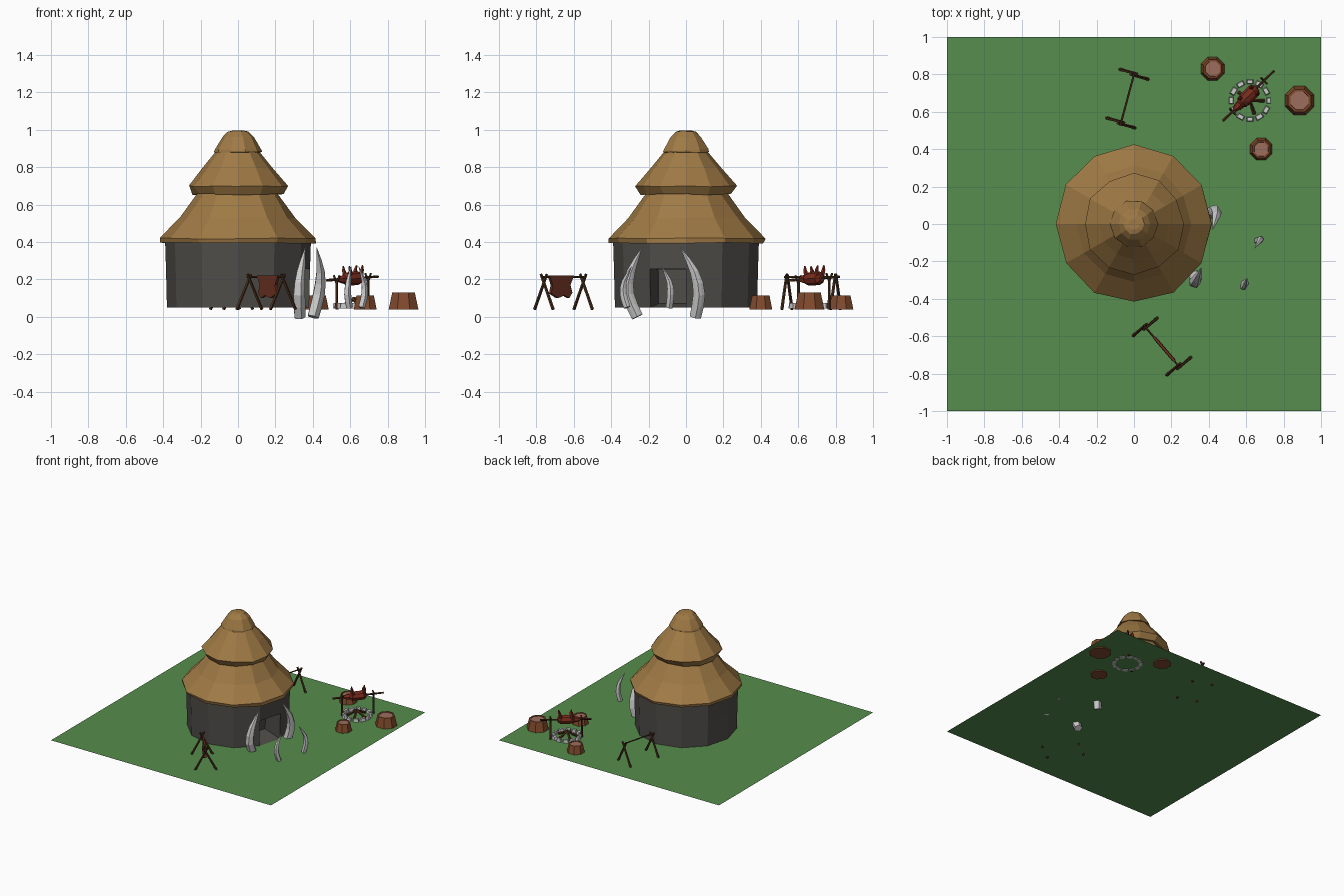
import bpy, bmesh, math, random
from mathutils import Vector

if "Cube" in bpy.data.objects:
    bpy.data.objects.remove(bpy.data.objects["Cube"])

random.seed(4)
G = 0.05  # ground height


def material(name, r, g, b):
    m = bpy.data.materials.new(name)
    m.diffuse_color = (r, g, b, 1)
    m.use_nodes = True
    m.node_tree.nodes["Principled BSDF"].inputs["Base Color"].default_value = m.diffuse_color
    return m


grass = material("grass", .094, .27, .074)
straw = material("straw", .35, .195, .06)
mud = material("mud", .08, .075, .068)
bark = material("bark", .22, .07, .026)
cut_wood = material("cut_wood", .33, .155, .11)
wood = material("wood", .075, .03, .012)
meat = material("meat", .2, .025, .012)
leather = material("leather", .13, .028, .014)


def finish(name, bm, mat=None):
    bmesh.ops.recalc_face_normals(bm, faces=bm.faces)
    me = bpy.data.meshes.new(name)
    bm.to_mesh(me)
    bm.free()
    if mat:
        me.materials.append(mat)
    ob = bpy.data.objects.new(name, me)
    bpy.context.collection.objects.link(ob)
    return ob


def skin(bm, rings, caps=True):
    n = len(rings[0])
    for a, b in zip(rings, rings[1:]):
        for i in range(n):
            j = (i + 1) % n
            bm.faces.new((a[i], a[j], b[j], b[i]))
    if caps:
        bm.faces.new(rings[0][::-1])
        bm.faces.new(rings[-1])


def lathe(name, profile, sides, mat, centre=(0, 0), jitter=0, turn=0, caps=True):
    bm = bmesh.new()
    rings = []
    for r, z in profile:
        ring = []
        for i in range(sides):
            a = math.tau * i / sides + turn
            rr = r + random.uniform(-jitter, jitter)
            ring.append(bm.verts.new((centre[0] + rr * math.cos(a), centre[1] + rr * math.sin(a),
                                      z + random.uniform(-jitter, jitter) * .7)))
        rings.append(ring)
    skin(bm, rings, caps)
    return finish(name, bm, mat)


def tube(name, pts, radii, sides=6, mat=None, ridge=1.0):
    pts = [Vector(p) for p in pts]
    bm = bmesh.new()
    rings = []
    for k, p in enumerate(pts):
        t = (pts[min(k + 1, len(pts) - 1)] - pts[max(k - 1, 0)]).normalized()
        q = Vector((0, 0, 1)).rotation_difference(t)
        ring = []
        for i in range(sides):
            a = math.tau * i / sides
            r = radii[k] * (ridge if i % 2 else 1)
            ring.append(bm.verts.new(p + q @ Vector((r * math.cos(a), r * math.sin(a), 0))))
        rings.append(ring)
    skin(bm, rings)
    return finish(name, bm, mat)


def stick(name, a, b, r=.007, mat=wood):
    return tube(name, [a, b], [r, r * .85], 5, mat)


# Ground
bm = bmesh.new()
bmesh.ops.create_grid(bm, x_segments=1, y_segments=1, size=1)
bmesh.ops.translate(bm, verts=bm.verts, vec=(0, 0, G))
finish("ground", bm, grass)

# Twelve-sided wall with a recessed doorway in the facet at -15 degrees
bm = bmesh.new()
rings = []
for r, z in ((.38, G), (.385, .257), (.39, .41)):
    rings.append([bm.verts.new((r * math.cos(math.tau * i / 12), r * math.sin(math.tau * i / 12), z))
                  for i in range(12)])
DOOR = 11
for k in range(2):
    for i in range(12):
        if k == 0 and i == DOOR:
            continue
        j = (i + 1) % 12
        bm.faces.new((rings[k][i], rings[k][j], rings[k + 1][j], rings[k + 1][i]))
front = [rings[0][11], rings[0][0], rings[1][0], rings[1][11]]
inward = Vector((-.966, .259, 0)) * .17
back = [bm.verts.new(v.co + inward + Vector((0, 0, .022 if k < 2 else -.003)))
        for k, v in enumerate(front)]
for i in range(4):
    j = (i + 1) % 4
    bm.faces.new((front[i], front[j], back[j], back[i]))
bm.faces.new(back)
finish("hut_wall", bm, mud)

# Three thatch tiers
lathe("thatch_lower", [(.36, .405), (.412, .396), (.42, .42), (.31, .53), (.225, .65), (.19, .69)],
      12, straw, jitter=.006)
lathe("thatch_middle", [(.18, .665), (.238, .655), (.268, .70), (.19, .795), (.123, .875), (.10, .89)],
      12, straw, jitter=.007)
lathe("thatch_cap", [(.09, .875), (.128, .88), (.125, .893), (.085, .96), (.055, .99), (.03, .995)],
      10, straw, jitter=.003)


# Tusks: smooth path through four points, tapering to the tip
def tusk(name, p, r):
    p = [Vector(v) for v in p]
    p = [2 * p[0] - p[1]] + p + [2 * p[3] - p[2]]
    pts = []
    for k in range(1, 4):
        a, b, c, d = p[k - 1:k + 3]
        for t in (0, .5):
            pts.append(.5 * (2 * b + (c - a) * t + (2 * a - 5 * b + 4 * c - d) * t * t
                             + (3 * b - a - 3 * c + d) * t ** 3))
    pts.append(p[4])
    tube(name, pts, [r * s for s in (.95, 1, 1, .9, .72, .42, .05)], 10, None, .86)


tusk("door_tusk_left", [(.33, -.26, 0), (.325, -.31, .12), (.335, -.295, .24), (.36, -.235, .37)], .034)
tusk("door_tusk_right", [(.40, .05, 0), (.43, .07, .12), (.44, .045, .24), (.42, -.03, .37)], .034)
tusk("path_tusk_left", [(.595, -.315, G), (.585, -.335, .12), (.59, -.33, .19), (.605, -.29, .27)], .02)
tusk("path_tusk_right", [(.66, -.09, G), (.676, -.082, .12), (.672, -.09, .19), (.645, -.13, .27)], .02)


# Drying racks: two crossed-leg frames joined by a beam
def rack(name, a, b):
    a, b = Vector((*a, .213)), Vector((*b, .213))
    d = (b - a).normalized()
    side = Vector((-d.y, d.x, 0))
    for n, p in enumerate((a, b)):
        for s in (-1, 1):
            off = d * s * .006
            stick(f"{name}_leg", p + off + side * s * .083 + Vector((0, 0, -.173)),
                  p + off - side * s * .017 + Vector((0, 0, .015)), .009)
    stick(f"{name}_beam", a - d * .015, b + d * .015, .006)


rack("front_rack", (.06, -.55), (.24, -.76))
rack("back_rack", (-.07, .54), (0, .8))

# Hide draped over the front rack
bm = bmesh.new()
a, d = Vector((.06, -.55, 0)), Vector((.18, -.21, 0))
side = Vector((.76, .65, 0))
outline = [(.25, .222), (.88, .222), (.80, .17), (.84, .125), (.66, .10), (.5, .115), (.38, .10), (.30, .13), (.35, .17)]
loops = [[bm.verts.new(a + d * t + side * s * (.009 if z < .2 else .007) + Vector((0, 0, z)))
          for t, z in outline] for s in (-1, 1)]
skin(bm, loops)
finish("hide", bm, leather)

# Fire pit: stone ring and logs
fx, fy = .62, .66
for i in range(12):
    t = math.tau * i / 12
    bm = bmesh.new()
    bmesh.ops.create_cube(bm, size=1)
    s = random.uniform(.85, 1.15)
    for v in bm.verts:
        k = .75 if v.co.z > 0 else 1
        x, y = v.co.x * .026 * s * k, v.co.y * .04 * s * k
        v.co = (fx + .1 * math.cos(t) + x * math.cos(t) - y * math.sin(t),
                fy + .1 * math.sin(t) + x * math.sin(t) + y * math.cos(t), G + .01 + v.co.z * .03)
    finish("fire_stone", bm)
for i in range(5):
    t = math.tau * i / 5
    stick("fire_log", (fx + .075 * math.cos(t), fy + .075 * math.sin(t), G + .008),
          (fx - .01 * math.cos(t), fy - .01 * math.sin(t), G + .05), .01)

# Spit on two forked supports
p0, p1 = Vector((.475, .55, .195)), Vector((.75, .82, .215))
stick("spit", p0, p1, .008)
d = (p1 - p0).normalized()
side = Vector((-d.y, d.x, 0)).normalized()
for f in (.19, .80):
    p = p0.lerp(p1, f)
    foot = Vector((p.x, p.y, .04))
    crotch = p - Vector((0, 0, .02))
    stick("spit_post", foot, crotch, .009)
    for s in (-1, 1):
        stick("spit_fork", crotch, p + side * s * .022 + Vector((0, 0, .022)), .007)

# Roast: body, neck, head and four raised legs
c = p0.lerp(p1, .49)
tube("roast_body", [c + d * t for t in (-.06, -.045, 0, .045, .065)], [.02, .034, .037, .036, .02], 8, meat)
tube("roast_head", [c + d * t for t in (-.105, -.085, -.065, -.05)], [.01, .02, .024, .016], 6, meat)
for t in (-.035, .045):
    for s in (-1, 1):
        q = c + d * t + side * s * .018
        tube("roast_leg", [q + Vector((0, 0, .015)), q + side * s * .008 + d * t * .1 + Vector((0, 0, .045)),
                           q + side * s * .004 + d * t * .25 + Vector((0, 0, .068))], [.014, .01, .004], 5, meat)

# Stump seats with a sunken cut face
for x, y, r, top in ((.42, .83, .07, .115), (.885, .66, .086, .13), (.68, .4, .066, .115)):
    turn = math.pi / 8
    lathe("stump", [(r, .04), (r * .76, top), (r * .62, top), (r * .6, top - .006)],
          8, bark, (x, y), turn=turn)
    lathe("stump_top", [(r * .61, top - .008), (r * .6, top - .004)], 8, cut_wood, (x, y), turn=turn)
